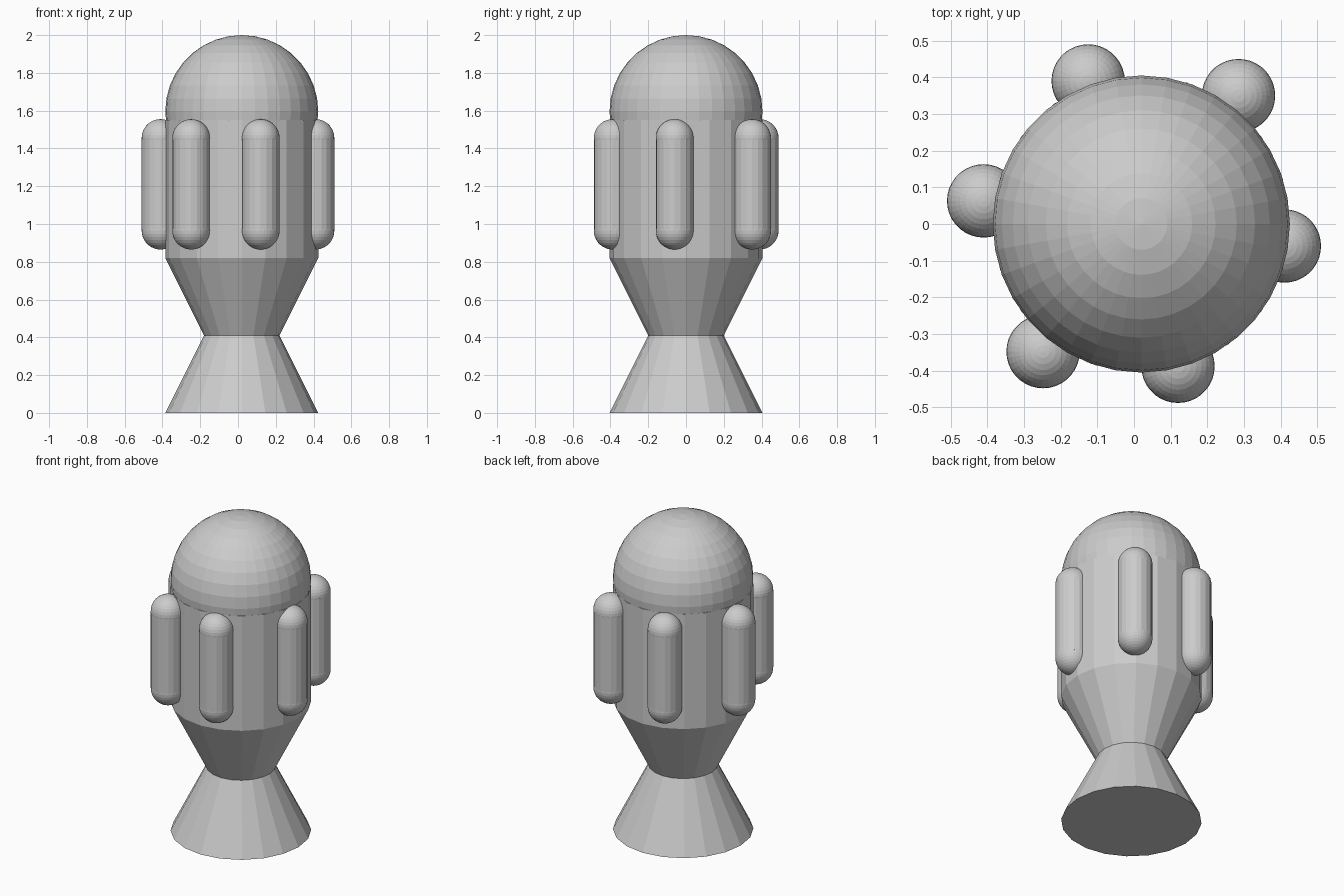
import bpy

if "Cube" in bpy.data.objects:
    bpy.data.objects.remove(bpy.data.objects["Cube"])

CX = 0.02      # axis of the main body
R = 0.405      # body radius
SIDES = 20


def cone(name, x, y, z0, z1, r0, r1):
    bpy.ops.mesh.primitive_cone_add(vertices=SIDES, radius1=r0, radius2=r1, depth=z1 - z0,
                                    location=(x, y, (z0 + z1) / 2))
    bpy.context.object.name = name


def sphere(name, x, y, z, r):
    bpy.ops.mesh.primitive_uv_sphere_add(segments=36, ring_count=18, radius=r, location=(x, y, z))
    bpy.context.object.name = name


# Hourglass pedestal
cone("lower_cone", CX, 0, 0.0, 0.41, R, 0.2)
cone("upper_cone", CX, 0, 0.41, 0.82, 0.2, R)

# Drum and dome
cone("drum", CX, 0, 0.82, 1.55, R, R)
sphere("dome", CX, 0, 2.0 - R, R)

# Ring of round-ended rods around the drum
rods = [(0.41, -0.06), (0.285, 0.35), (-0.125, 0.39),
        (-0.41, 0.063), (-0.248, -0.348), (0.12, -0.388)]
for i, (x, y) in enumerate(rods, 1):
    cone(f"rod_{i}", x, y, 0.965, 1.455, 0.1, 0.1)
    sphere(f"rod_{i}_bottom_cap", x, y, 0.965, 0.1)
    sphere(f"rod_{i}_top_cap", x, y, 1.455, 0.1)
